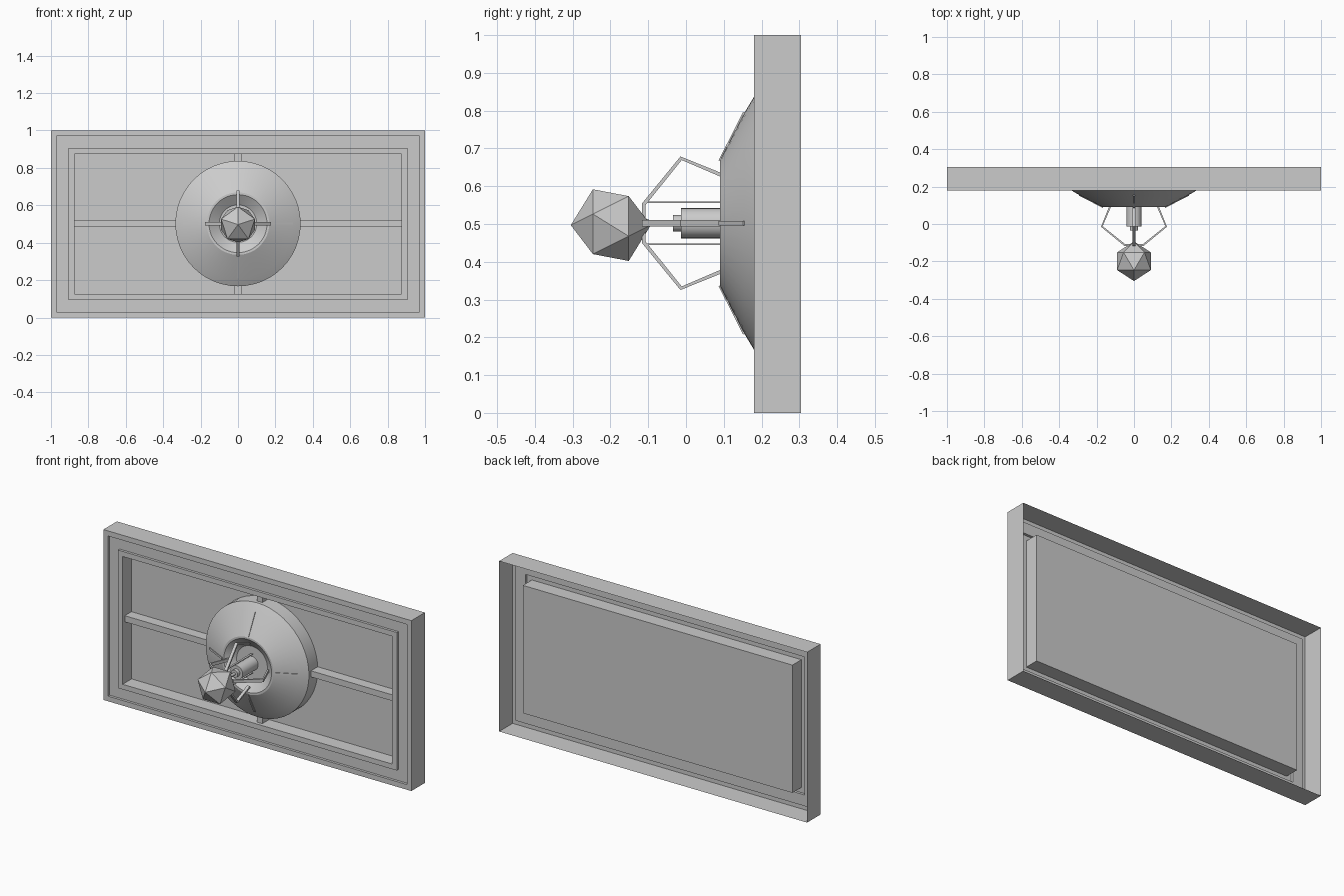
import bpy, bmesh, math
from mathutils import Matrix, Vector

if "Cube" in bpy.data.objects:
    bpy.data.objects.remove(bpy.data.objects["Cube"])

CZ = 0.502  # height of the lamp axis
grey = bpy.data.materials.new("plain grey")
grey.diffuse_color = (0.6, 0.6, 0.6, 1)
grey.use_nodes = True
grey.node_tree.nodes["Principled BSDF"].inputs["Base Color"].default_value = grey.diffuse_color


def finish(name, bm, smooth=False, recalc=True):
    if recalc:
        bmesh.ops.recalc_face_normals(bm, faces=bm.faces)
    me = bpy.data.meshes.new(name)
    bm.to_mesh(me)
    bm.free()
    ob = bpy.data.objects.new(name, me)
    bpy.context.collection.objects.link(ob)
    me.materials.append(grey)
    if smooth:
        bpy.ops.object.select_all(action='DESELECT')
        ob.select_set(True)
        bpy.context.view_layer.objects.active = ob
        bpy.ops.object.shade_smooth_by_angle(angle=math.radians(20))
    return ob


def box(name, lo, hi):
    bm = bmesh.new()
    bmesh.ops.create_cube(bm, size=1)
    for v in bm.verts:
        v.co = Vector([lo[i] + (v.co[i] + 0.5) * (hi[i] - lo[i]) for i in range(3)])
    return finish(name, bm)


def lathe(name, profile, n=32):
    """Spin a (radius, y) profile round the lamp axis."""
    bm = bmesh.new()
    rings = []
    for r, y in profile:
        if r == 0:
            rings.append([bm.verts.new((0, y, CZ))] * n)
        else:
            rings.append([bm.verts.new((r * math.sin(k * math.tau / n), y,
                                        CZ + r * math.cos(k * math.tau / n))) for k in range(n)])
    for a, b in zip(rings, rings[1:]):
        for k in range(n):
            m = (k + 1) % n
            bm.faces.new(list(dict.fromkeys([a[k], a[m], b[m], b[k]])))
    return finish(name, bm, True)


def strip(name, path, width, thick, angle):
    """Square bar along a (radius, y) path in the radial plane at an angle."""
    bm = bmesh.new()
    out = Vector((math.sin(angle), 0, math.cos(angle)))
    side = Vector((math.cos(angle), 0, -math.sin(angle)))
    pts = [Vector(p) for p in path]
    rings = []
    for i, p in enumerate(pts):
        d = (pts[min(i + 1, len(pts) - 1)] - pts[max(i - 1, 0)]).normalized()
        nrm = Vector((-d.y, d.x)) * thick / 2
        ring = []
        for s, t in ((1, 1), (1, -1), (-1, -1), (-1, 1)):
            q = p + nrm * t
            ring.append(bm.verts.new(out * q.x + Vector((0, q.y, CZ)) + side * s * width / 2))
        rings.append(ring)
    for a, b in zip(rings, rings[1:]):
        for k in range(4):
            bm.faces.new((a[k], a[(k + 1) % 4], b[(k + 1) % 4], b[k]))
    bm.faces.new(rings[0])
    bm.faces.new(rings[-1])
    return finish(name, bm)


# Panel: open-backed shell with a groove, a lip and a deep tray (inset, y)
bm = bmesh.new()
rings = []
for m, y in ((0, .305), (0, .18), (.03, .18), (.03, .195), (.095, .195),
             (.095, .18), (.125, .18), (.125, .263)):
    rings.append([bm.verts.new((sx * (1 - m), y, 0.5 + sz * (0.5 - m)))
                  for sx, sz in ((-1, -1), (1, -1), (1, 1), (-1, 1))])
for a, b in zip(rings, rings[1:]):
    for k in range(4):
        bm.faces.new((a[k], a[(k + 1) % 4], b[(k + 1) % 4], b[k]))
bm.faces.new(rings[-1])
finish("wall_panel", bm, recalc=False)

# Cross bars in the tray
box("horizontal_bar", (-.875, .2, CZ - .018), (.875, .262, CZ + .018))
box("vertical_bar", (-.018, .2, .125), (.018, .262, .875))

# Dish with a sunken centre
lathe("dish", [(.335, .262), (.335, .18), (.293, .155), (.167, .09),
               (.155, .09), (.1, .13), (0, .13)], 48)

# Socket, neck and stem of the lamp
lathe("socket", [(0, .13), (.04, .13), (.04, -.013), (.022, -.013),
                 (.022, -.035), (.008, -.035), (.008, -.095), (.016, -.115), (0, -.115)], 24)

# Four claws and four raised ribs on the dish
for i in range(4):
    a = i * math.pi / 2
    strip(f"claw_{i + 1}", [(.125, .1), (.172, -.013), (.05, -.112), (.0, -.112)], .018, .01, a)
    strip(f"dish_rib_{i + 1}", [(.165, .089), (.293, .1535)], .012, .006, a)

# Thin guide rods above and below the socket
for i in range(2):
    strip(f"guide_rod_{i + 1}", [(.055, .13), (.055, -.112)], .012, .004, i * math.pi)

# Faceted crystal, one point to the front
bm = bmesh.new()
turn = Matrix(((0, -1, 0), (0, 0, -1), (1, 0, 0))).to_4x4()
bmesh.ops.create_icosphere(bm, subdivisions=1, radius=.106,
                           matrix=Matrix.Translation((0, -.199, CZ - .005)) @ turn)
finish("crystal", bm)
